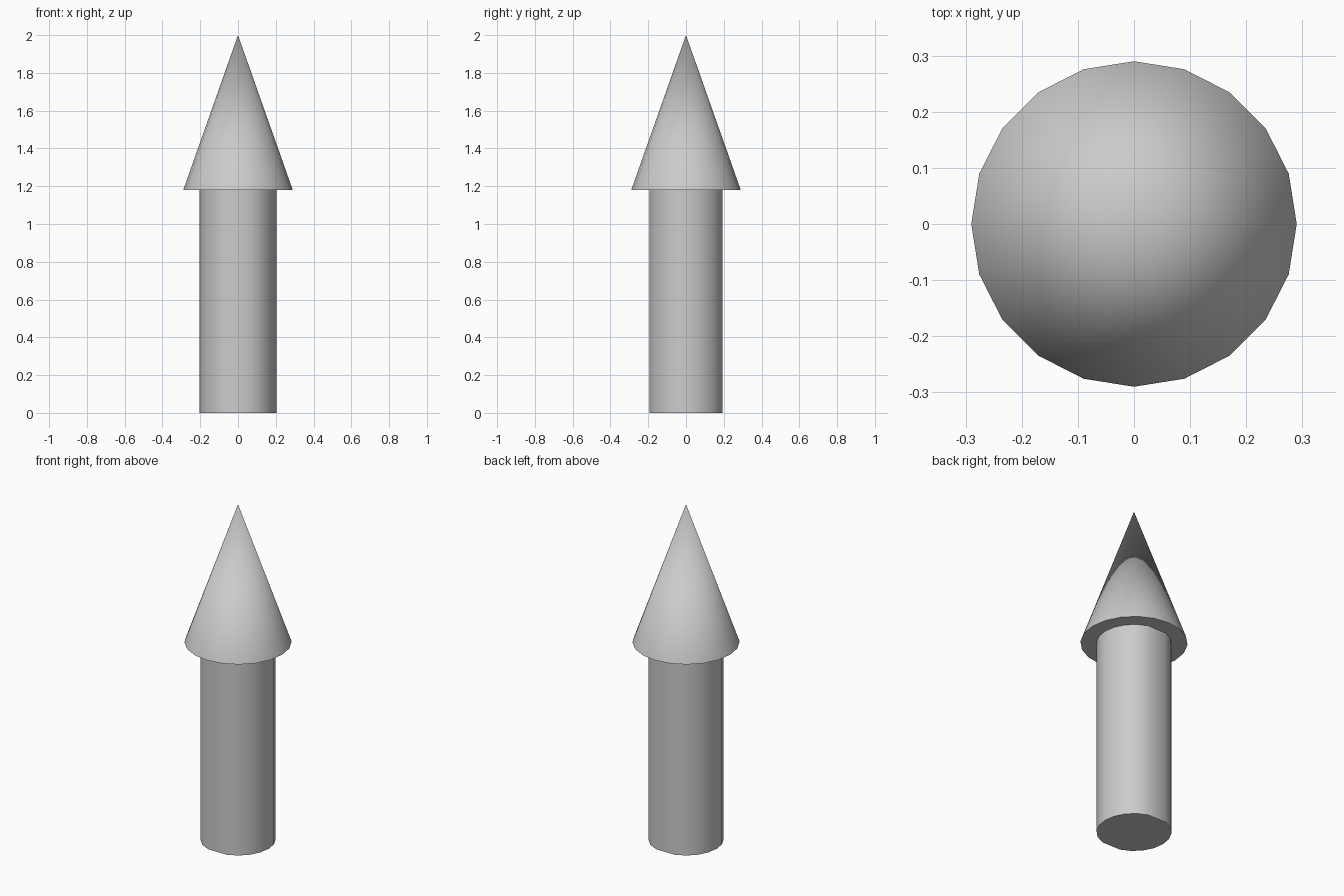
import bpy, bmesh
from math import cos, sin, radians

if "Cube" in bpy.data.objects:
    bpy.data.objects.remove(bpy.data.objects["Cube"])


def finish(name, bm):
    bmesh.ops.recalc_face_normals(bm, faces=bm.faces)
    mesh = bpy.data.meshes.new(name)
    bm.to_mesh(mesh)
    bm.free()
    obj = bpy.data.objects.new(name, mesh)
    bpy.context.collection.objects.link(obj)
    bpy.ops.object.select_all(action='DESELECT')
    obj.select_set(True)
    bpy.context.view_layer.objects.active = obj
    bpy.ops.object.shade_smooth_by_angle(angle=radians(32))
    return obj


def ring(bm, radius, z, angles):
    return [bm.verts.new((radius * cos(radians(a)), radius * sin(radians(a)), z))
            for a in angles]


STEPS = range(0, 360, 18)
JOINT = 1.18

# Shaft: 20-step round, slightly flattened at front and back
bm = bmesh.new()
base = bm.faces.new(ring(bm, 0.203, 0, [a for a in STEPS if a not in (90, 270)]))
top = bmesh.ops.extrude_face_region(bm, geom=[base], use_keep_orig=True)
bmesh.ops.translate(bm, vec=(0, 0, JOINT),
                    verts=[v for v in top["geom"] if isinstance(v, bmesh.types.BMVert)])
finish("shaft", bm)

# Pointed tip: 20-sided closed cone
bm = bmesh.new()
rim = ring(bm, 0.29, JOINT, STEPS)
apex = bm.verts.new((0, 0, 2))
bm.faces.new(rim)
for i, v in enumerate(rim):
    bm.faces.new((v, rim[(i + 1) % len(rim)], apex))
finish("pointed_tip", bm)
